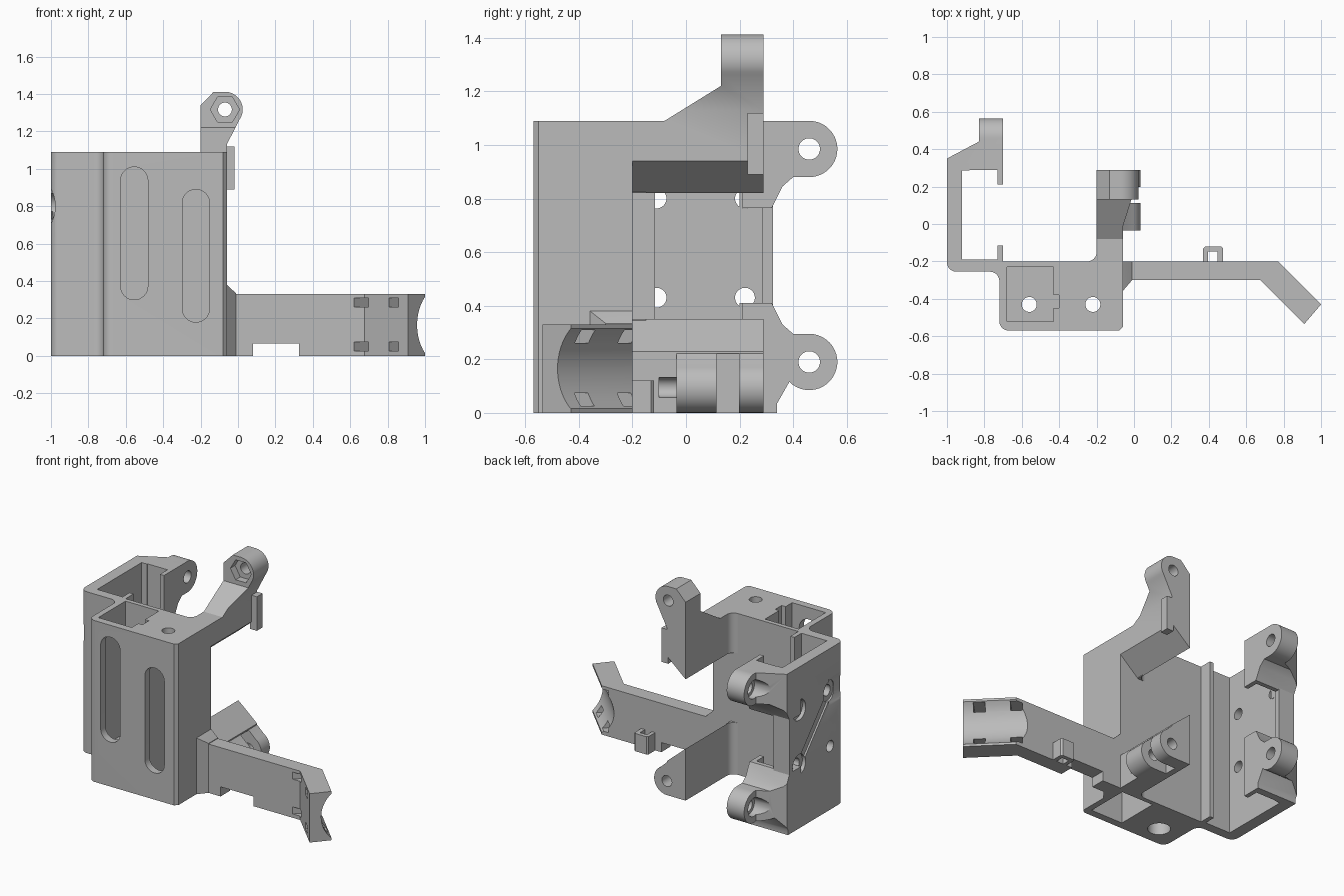
import bpy, bmesh, math
from mathutils import Vector

if "Cube" in bpy.data.objects:
    bpy.data.objects.remove(bpy.data.objects["Cube"], do_unlink=True)

grey = bpy.data.materials.new("plain grey")
grey.use_nodes = True
grey.diffuse_color = (0.5, 0.5, 0.5, 1)
grey.node_tree.nodes["Principled BSDF"].inputs["Base Color"].default_value = (0.5, 0.5, 0.5, 1)


def arc(cx, cy, r, a0, a1, n=16):
    """Points of an arc, in degrees."""
    return [(cx + r * math.cos(math.radians(a0 + (a1 - a0) * i / n)),
             cy + r * math.sin(math.radians(a0 + (a1 - a0) * i / n))) for i in range(n + 1)]


def circle(cx, cy, r, n=32):
    return arc(cx, cy, r, 0, 360 - 360 / n, n - 1)


def rect(a, b, c, d):
    return [(a, c), (b, c), (b, d), (a, d)]


def stadium(cx, z0, z1, r):
    return arc(cx, z0 + r, r, 180, 360) + arc(cx, z1 - r, r, 0, 180)


def prism(name, pts, axis, a, b):
    """Extrude a profile along an axis: x takes (y, z), y takes (x, z), z takes (x, y)."""
    place = {"x": lambda u, v, w: (w, u, v), "y": lambda u, v, w: (u, w, v),
             "z": lambda u, v, w: (u, v, w)}[axis]
    bm = bmesh.new()
    low = [bm.verts.new(place(u, v, a)) for u, v in pts]
    high = [bm.verts.new(place(u, v, b)) for u, v in pts]
    bm.faces.new(low)
    bm.faces.new(high)
    for i in range(len(pts)):
        j = (i + 1) % len(pts)
        bm.faces.new((low[i], low[j], high[j], high[i]))
    bmesh.ops.recalc_face_normals(bm, faces=bm.faces)
    me = bpy.data.meshes.new(name)
    bm.to_mesh(me)
    bm.free()
    me.materials.append(grey)
    ob = bpy.data.objects.new(name, me)
    bpy.context.collection.objects.link(ob)
    return ob


def combine(ob, op, *tools):
    """Apply booleans and drop the tools."""
    for tool in tools:
        tool.hide_render = True
        mod = ob.modifiers.new("bool", "BOOLEAN")
        mod.operation, mod.solver, mod.object = op, "EXACT", tool
        bpy.context.view_layer.objects.active = ob
        bpy.ops.object.modifier_apply(modifier=mod.name)
        bpy.data.objects.remove(tool, do_unlink=True)
    return ob


def cutter(pts, axis, a, b):
    return prism("cutter", pts, axis, a, b)


H = 1.09

# Main block with two slotted pockets, one open above and one open below
block = prism("main_block", [(-0.72, -0.2), (-0.72, -0.51)] + arc(-0.67, -0.52, 0.05, 180, 270, 8)
              + [(-0.08, -0.57), (-0.06, -0.55), (-0.06, -0.2)], "z", 0, H)
combine(block, "DIFFERENCE",
        cutter(rect(-0.68, -0.43, -0.52, -0.23), "z", 0.2, 1.2),
        cutter(rect(-0.44, -0.40, -0.45, -0.38), "z", 0.2, 1.2),
        cutter(circle(-0.56, -0.43, 0.04), "z", -0.1, 0.3),
        cutter(circle(-0.56, -0.43, 0.07), "z", -0.1, 0.1),
        cutter(rect(-0.34, -0.10, -0.52, -0.23), "z", -0.1, 0.98),
        cutter(circle(-0.22, -0.43, 0.04), "z", 0.9, 1.2),
        cutter(stadium(-0.555, 0.30, 1.01, 0.073), "y", -0.6, -0.5),
        cutter(stadium(-0.225, 0.18, 0.89, 0.073), "y", -0.6, -0.5))

# Side channel: front web, side plate, lip and rear edge
channel = prism("side_channel", arc(-0.95, -0.205, 0.05, 180, 270, 8)
                + [(-0.77, -0.255)] + arc(-0.77, -0.305, 0.05, 90, 0, 8)
                + [(-0.70, -0.305), (-0.70, -0.115), (-0.73, -0.115), (-0.73, -0.19),
                   (-0.92, -0.19), (-0.92, 0.285), (-0.88, 0.285), (-0.88, 0.325), (-1, 0.325)],
                "z", 0, H)

# Rear hinge lugs, shaped by a plan and a side outline
plan = [(-1, 0.2), (-1, 0.35), (-0.83, 0.44), (-0.83, 0.58), (-0.70, 0.58), (-0.70, 0.21),
        (-0.73, 0.21), (-0.73, 0.29), (-0.92, 0.29), (-0.92, 0.2)]
neck = [(0.40, 0.295), (0.36, 0.33), (0.32, 0.41), (0.2, 0.41)]
low_side = [(0.2, 0), (0.34, 0), (0.34, 0.035)] + arc(0.46, 0.19, 0.105, -135, 90, 24) + neck
high_side = [(0.2, H), (0.46, H)] + arc(0.46, 0.985, 0.105, 85, -90, 24) \
    + [(y, 1.175 - z) for y, z in neck]
for name, side, zc in (("lower", low_side, 0.19), ("upper", high_side, 0.985)):
    lug = prism(name + "_hinge_lug", plan, "z", -0.1, 1.2)
    combine(lug, "INTERSECT", cutter(side, "x", -1.1, -0.6))
    combine(lug, "DIFFERENCE", cutter(circle(0.46, zc, 0.04), "x", -1.1, -0.6),
            cutter(circle(0.46, zc, 0.062), "x", -1.1, -0.79))

# Screw holes, counterbores and the shallow diagonal groove in the side plate
for y in (-0.11, 0.22):
    for z in (0.43, 0.80):
        combine(channel, "DIFFERENCE", cutter(circle(y, z, 0.037), "x", -1.1, -0.85))
        if (y, z) != (-0.11, 0.43):
            combine(channel, "DIFFERENCE", cutter(circle(y, z, 0.07), "x", -1.1, -0.975))
groove = [(0.20, 0.41), (0.24, 0.45), (-0.09, 0.82), (-0.13, 0.78)]
combine(channel, "DIFFERENCE", cutter(groove, "x", -1.1, -0.988),
        cutter(circle(-1.18, 0.80, 0.203, 48), "y", -0.3, -0.1))

# Upper bracket rising to a round ear with a hex nut recess
upper = prism("upper_bracket", [(-0.21, 0.82), (0.29, 0.82), (0.29, 1.42), (0.13, 1.42),
                                (0.13, 1.22), (-0.08, H), (-0.21, H)], "x", -0.3, 0.1)
combine(upper, "INTERSECT", cutter(
    [(-0.2, 0.82), (-0.06, 0.94), (-0.06, 1.13)] + arc(-0.07, 1.317, 0.095, -35, 90)
    + [(-0.13, 1.412), (-0.2, 1.34)], "y", -0.4, 0.4))
combine(upper, "DIFFERENCE", cutter(circle(-0.07, 1.317, 0.037), "y", 0, 0.4),
        cutter(circle(-0.07, 1.317, 0.078, 6), "y", 0, 0.18))
prism("upper_bracket_rib", rect(0.23, 0.29, 0.89, 1.12), "x", -0.07, -0.02)

# Lower bracket with a forked round ear
lower = prism("lower_bracket", [(-0.2, 0), (-0.06, 0)] + [(-0.06, 0.23), (-0.2, 0.35)],
              "y", -0.21, 0.29)
combine(lower, "UNION", cutter([(-0.12, 0)] + arc(-0.06, 0.095, 0.095, -90, 60)
                               + [(-0.06, 0.222), (-0.12, 0.222)], "y", -0.035, 0.29))
combine(lower, "DIFFERENCE", cutter(rect(0.113, 0.198, -0.1, 0.22), "x", -0.16, 0.2),
        cutter(circle(-0.06, 0.095, 0.037), "y", -0.1, 0.4))

# Fillets where the brackets meet the block
for name, z0, z1 in (("lower_fillet", 0, 0.35), ("upper_fillet", 0.82, H)):
    prism(name, [(-0.195, -0.205)] + [(-0.195, -0.15)]
          + arc(-0.25, -0.15, 0.05, 0, -90, 8) + [(-0.25, -0.205)], "z", z0, z1)

# Long arm with angled saddle end
arm = prism("long_arm", [(-0.07, -0.2), (-0.07, -0.3), (0.675, -0.3), (0.91, -0.535),
                         (1.0, -0.43), (0.77, -0.2)], "z", 0, 0.33)
saddle = cutter(circle(0, 0, 0.205, 64), "z", -0.7, 0.5)
along = Vector((1, -1, 0)).normalized()
out = Vector((1, 1, 0)).normalized()
saddle.rotation_mode = "QUATERNION"
saddle.rotation_quaternion = along.to_track_quat("Z", "Y")
saddle.location = Vector((0.885, -0.315, 0.165)) + out * 0.14
bpy.context.view_layer.update()
combine(arm, "DIFFERENCE", saddle, cutter(rect(0.08, 0.325, -0.1, 0.065), "y", -0.5, 0))

# Strap slots through the saddle
for cx, cy in ((0.70, -0.27), (0.86, -0.43)):
    c = Vector((cx, cy, 0))
    quad = [c + along * s * 0.036 + out * t * 0.25 for s, t in ((-1, -1), (1, -1), (1, 1), (-1, 1))]
    for z in (0.05, 0.285):
        combine(arm, "DIFFERENCE", cutter([(p.x, p.y) for p in quad], "z", z - 0.024, z + 0.024))

# Gusset between block and long arm
gusset = prism("arm_gusset", [(-0.07, -0.2), (-0.07, -0.37), (-0.01, -0.3), (-0.01, -0.2)],
               "z", 0, 0.4)
combine(gusset, "INTERSECT", cutter([(-0.1, 0), (0, 0), (0, 0.325), (-0.06, 0.38), (-0.1, 0.41)],
                                    "y", -0.5, 0))

# Small cable loop behind the long arm
prism("cable_loop", [(0.37, -0.205), (0.37, -0.13), (0.38, -0.12), (0.465, -0.12), (0.475, -0.13),
                     (0.475, -0.205), (0.447, -0.205), (0.447, -0.147), (0.395, -0.147),
                     (0.395, -0.205)], "z", 0, 0.12)

# Smooth the round surfaces, keep the edges sharp
bpy.ops.object.select_all(action="DESELECT")
for ob in bpy.context.scene.objects:
    if ob.type == "MESH" and ob.data.materials and ob.data.materials[0] == grey:
        ob.select_set(True)
        bpy.context.view_layer.objects.active = ob
bpy.ops.object.shade_smooth_by_angle(angle=math.radians(30))
